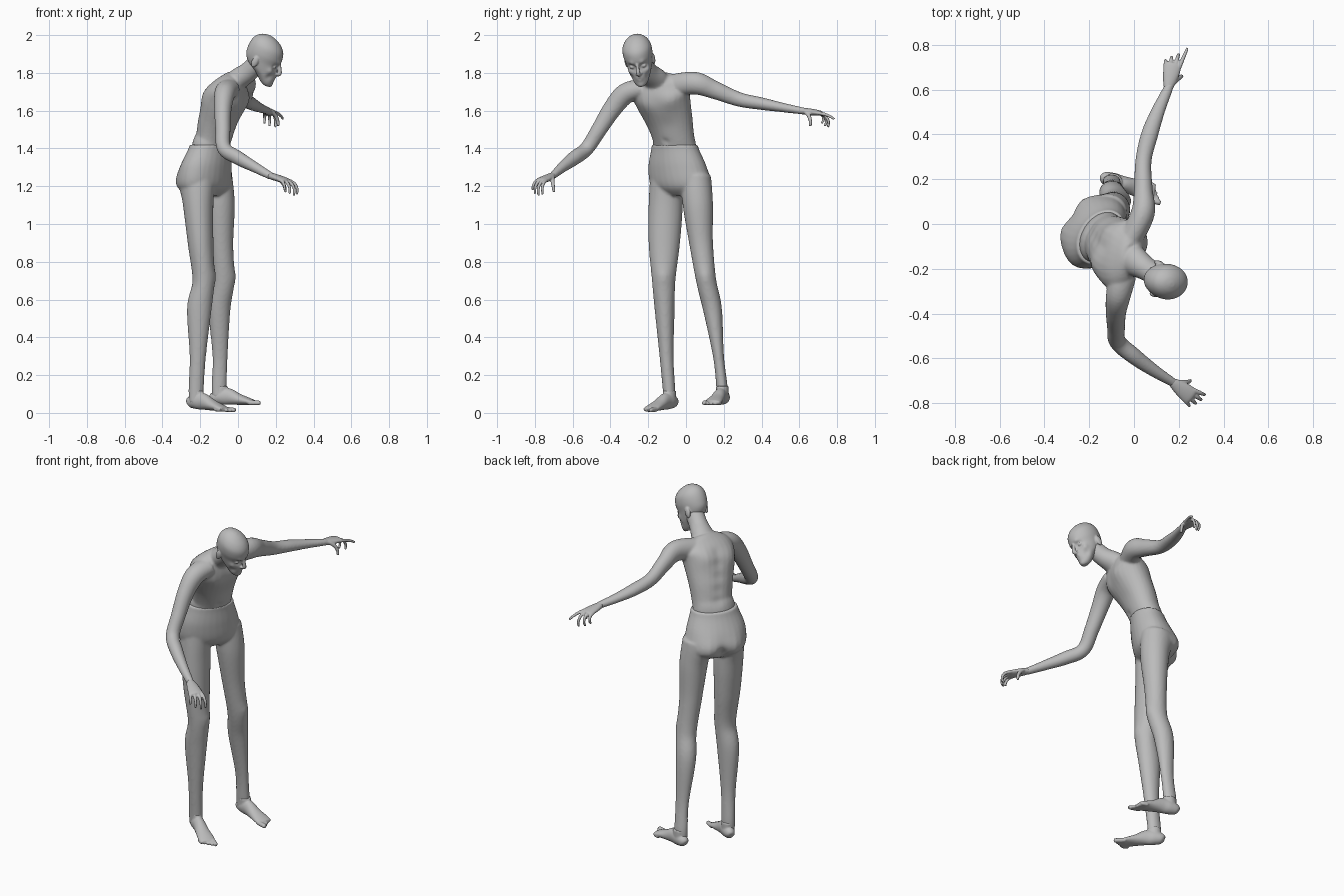
import bpy
import bmesh
from math import cos, sin, pi, radians, exp
from mathutils import Vector, Matrix, Euler

start_cube = bpy.data.objects.get("Cube")
if start_cube:
    bpy.data.objects.remove(start_cube, do_unlink=True)

skin = bpy.data.materials.new("plain grey")
skin.use_nodes = True
skin.diffuse_color = (0.5, 0.5, 0.5, 1)
skin.node_tree.nodes["Principled BSDF"].inputs["Base Color"].default_value = skin.diffuse_color


def spline(keys, steps):
    """Smoothly interpolate rows of numbers."""
    last = len(keys) - 1
    rows = []
    for i in range(last):
        group = zip(keys[max(i - 1, 0)], keys[i], keys[i + 1], keys[min(i + 2, last)])
        group = list(group)
        for step in range(steps):
            t = step / steps
            rows.append([b + t * ((c - a) + t * ((2 * a - 5 * b + 4 * c - d)
                         + t * (3 * b - a - 3 * c + d))) / 2 for a, b, c, d in group])
    return rows + [list(keys[last])]


def loft(bm, keys, left=(0, 1, 0), left_end=None, axis=None, sides=28, steps=7):
    """Skin elliptical rings (x, y, z, half width, half depth) along a path."""
    rows = spline(keys, steps)
    left, left_end = Vector(left), Vector(left_end or left)
    rings = []
    for i, row in enumerate(rows):
        ahead, behind = rows[min(i + 1, len(rows) - 1)], rows[max(i - 1, 0)]
        along = Vector(axis) if axis else Vector(ahead[:3]) - Vector(behind[:3])
        along.normalize()
        side = left.lerp(left_end, i / (len(rows) - 1))
        side = (side - along * side.dot(along)).normalized()
        front = side.cross(along)
        centre, wide, deep = Vector(row[:3]), row[3], row[-1]
        rings.append([bm.verts.new(centre + side * wide * cos(k * 2 * pi / sides)
                      + front * deep * sin(k * 2 * pi / sides)) for k in range(sides)])
    for low, high in zip(rings, rings[1:]):
        for k in range(sides):
            n = (k + 1) % sides
            bm.faces.new((low[k], low[n], high[n], high[k]))
    bm.faces.new(rings[0][::-1])
    bm.faces.new(rings[-1])


def bump(bm, centre, radius, push):
    """Softly push the surface around a point."""
    for v in bm.verts:
        v.co += Vector(push) * exp(-(v.co - Vector(centre)).length_squared / radius ** 2)


def ball(bm, centre, scale):
    place = Matrix.Translation(centre) @ Matrix.Diagonal((*scale, 1))
    bmesh.ops.create_uvsphere(bm, u_segments=20, v_segments=14, radius=1, matrix=place)


def finish(bm, name, voxel, matrix=None):
    """Fuse the overlapping pieces into one smooth surface."""
    if matrix:
        bm.transform(matrix)
    bmesh.ops.recalc_face_normals(bm, faces=bm.faces)
    mesh = bpy.data.meshes.new(name)
    bm.to_mesh(mesh)
    bm.free()
    mesh.materials.append(skin)
    mesh.shade_smooth()
    obj = bpy.data.objects.new(name, mesh)
    bpy.context.collection.objects.link(obj)
    fuse = obj.modifiers.new("Fuse", 'REMESH')
    fuse.mode = 'VOXEL'
    fuse.voxel_size = voxel
    fuse.use_smooth_shade = True
    soften = obj.modifiers.new("Soften", 'SMOOTH')
    soften.factor, soften.iterations = 0.5, 4


hip_left, hip_front = Vector((.57, .82, 0)), Vector((.82, -.57, 0))
chest_left, chest_front = Vector((.29, .93, .21)), Vector((.9, -.29, -.3))

# Hips and legs
bm = bmesh.new()
loft(bm, [(-.17, -.03, 1.15, .11, .06), (-.172, -.03, 1.2, .175, .108),
          (-.168, -.045, 1.3, .17, .115), (-.152, -.057, 1.39, .14, .1),
          (-.146, -.06, 1.42, .132, .097)], hip_left, axis=(0, 0, 1))
loft(bm, [(-.21, -.11, 1.25, .08, .09), (-.21, -.108, 1.1, .09, .08),
          (-.198, -.115, .9, .083, .068), (-.183, -.118, .7, .062, .058),
          (-.205, -.113, .55, .053, .065), (-.213, -.103, .3, .037, .043),
          (-.222, -.09, .12, .033, .04), (-.222, -.09, .05, .03, .036)])
loft(bm, [(-.11, .05, 1.25, .08, .08), (-.095, .063, 1.1, .08, .078),
          (-.088, .08, .9, .063, .063), (-.078, .107, .7, .053, .058),
          (-.098, .14, .55, .05, .058), (-.095, .172, .3, .029, .04),
          (-.1, .19, .14, .03, .04), (-.1, .19, .08, .028, .036)])
for side in (1, -1):
    seat = Vector((-.25, .015, 1.22)) + hip_left * side * .08
    bump(bm, seat, .075, -hip_front * .03)
bump(bm, (-.27, .035, 1.2), .03, hip_front * .03)
bump(bm, (-.02, .1, .72), .04, (.008, 0, 0))
bump(bm, (-.125, -.12, .72), .04, (.008, 0, 0))
finish(bm, "hips_and_legs", .008)

# Torso, neck and arms
bm = bmesh.new()
loft(bm, [(-.155, -.055, 1.32, .12, .085), (-.145, -.06, 1.41, .122, .088),
          (-.128, -.067, 1.46, .117, .088), (-.105, -.088, 1.55, .13, .098),
          (-.07, -.12, 1.65, .152, .105), (-.045, -.137, 1.71, .165, .092),
          (-.022, -.146, 1.76, .13, .064), (-.01, -.15, 1.785, .07, .045)],
     hip_left, chest_left)
loft(bm, [(-.05, -.14, 1.71, .08, .06), (0, -.165, 1.765, .07, .058),
          (.055, -.2, 1.805, .053, .053), (.12, -.24, 1.87, .05, .052)], chest_left)
loft(bm, [(-.01, -.06, 1.735, .05, .06), (.04, .05, 1.745, .053, .06),
          (.042, .15, 1.71, .042, .048), (.042, .28, 1.66, .036, .038),
          (.07, .4, 1.637, .038, .033), (.11, .51, 1.617, .03, .025),
          (.155, .61, 1.6, .021, .019), (.16, .63, 1.598, .02, .018)], (1, 0, 0))
loft(bm, [(-.05, -.23, 1.72, .06, .05), (-.07, -.32, 1.69, .055, .055),
          (-.08, -.39, 1.61, .046, .05), (-.08, -.46, 1.5, .04, .042),
          (-.073, -.525, 1.4, .038, .038), (0, -.59, 1.35, .036, .038),
          (.09, -.655, 1.3, .028, .028), (.17, -.705, 1.256, .021, .019),
          (.18, -.715, 1.25, .02, .018)], (1, 0, 0))
chest = Vector((-.05, -.13, 1.67))
for side in (1, -1):
    across = chest_left * side
    bump(bm, chest + chest_front * .1 + across * .08, .055, chest_front * .014)
    bump(bm, chest - chest_front * .1 + across * .09, .06, -chest_front * .014)
    bump(bm, chest + chest_front * .1 + across * .06 - Vector((.02, 0, .15)), .05,
         -chest_front * .01)
    # Collarbone
    inner = chest + chest_front * .085 + across * .02 + Vector((0, 0, .085))
    outer = chest + chest_front * .03 + across * .17 + Vector((0, 0, .09))
    loft(bm, [(*inner, .01), (*inner.lerp(outer, .5), .009), (*outer, .011)], (0, 0, 1))
for k in range(5):
    spine = Vector((-.17, -.04, 1.47)).lerp(Vector((-.13, -.11, 1.74)), k / 4)
    bump(bm, spine - hip_front * .03, .03, chest_front * .008)
bump(bm, (-.055, -.1, 1.44), .014, -hip_front * .012)
finish(bm, "torso_and_arms", .007)


# Hands
def hand(name, wrist, heading, thumb_sign, curls, thumb_curl):
    bm = bmesh.new()
    wrist, d = Vector(wrist), Vector(heading).normalized()
    down = Vector((0, 0, -1))
    down = (down - d * down.dot(d)).normalized()
    side = d.cross(down) * thumb_sign

    def finger(base, aim, curl, length, thick):
        points, size = [(*base, thick)], length
        for joint in range(3):
            angle = radians(curl * (joint + .3))
            base = base + (aim * cos(angle) + down * sin(angle)) * size * .4
            size *= .85
            points.append((*base, thick * (1 - .13 * (joint + 1))))
        loft(bm, points, side, sides=12, steps=4)

    palm = [(0, .02, .018), (.03, .029, .018), (.07, .037, .017), (.105, .038, .014),
            (.118, .03, .009)]
    loft(bm, [(*(wrist + d * t), w, h) for t, w, h in palm], side)
    for i, curl in enumerate(curls):
        spread = side * (.029 - .019 * i)
        finger(wrist + d * (.1 - .006 * i) + spread, (d + spread * 7).normalized(), curl,
               (.1, .11, .1, .08)[i], .0105)
    finger(wrist + d * .03 + side * .018, (d + side * .7 + down * .5).normalized(),
           thumb_curl, .085, .0125)
    finish(bm, name, .004)


hand("left_hand", (.152, .605, 1.6), (.2, .97, -.12), -1, (10, 38, 45, 50), 35)
hand("right_hand", (.17, -.705, 1.256), (.76, -.57, -.24), 1, (36, 36, 34, 32), 28)


# Feet
def foot(name, heel, toe, toe_sign):
    bm = bmesh.new()
    heel, toe = Vector(heel), Vector(toe)
    d = (toe - heel).normalized()
    side = Vector((-d.y, d.x, 0)).normalized()
    length = (toe - heel).length
    shape = [(0, .014, .016, .03), (.05, .028, .03, .036), (.2, .035, .042, .044),
             (.35, .034, .044, .045), (.55, .039, .03, .031), (.75, .046, .019, .02),
             (.86, .043, .012, .014)]
    loft(bm, [(*(heel + d * length * t + Vector((0, 0, z))), w, h)
              for t, w, h, z in shape], side)
    for i in range(5):
        base = heel + d * length * (.78 - .02 * i) + side * toe_sign * (.032 - .017 * i)
        tip = base + d * length * (.21 - .025 * i)
        thick = .013 if i == 0 else .0095
        rise = Vector((0, 0, thick))
        loft(bm, [(*(base + rise), thick), (*(tip + rise), thick * .95),
                  (*(tip + d * .006 + rise), thick * .5)], side, sides=12, steps=3)
    ankle = heel + d * length * .2
    loft(bm, [(*(ankle + Vector((0, 0, z))), .033, .038) for z in (.04, .07, .1)], side)
    finish(bm, name, .005)


foot("right_foot", (-.265, -.055, .022), (-.035, -.215, .002), 1)
foot("left_foot", (-.145, .21, .042), (.125, .125, .04), -1)

# Head with face and ears
bm = bmesh.new()
skull = [(.068, -.123, .02, .016), (.06, -.108, .035, .034), (.04, -.075, .052, .055),
         (.013, -.045, .062, .081), (-.003, -.01, .07, .093), (-.005, .03, .078, .098),
         (-.008, .07, .076, .092), (-.014, .1, .06, .073), (-.019, .12, .036, .043),
         (-.02, .129, .01, .012)]
loft(bm, [(x, 0, z, w, h) for x, z, w, h in skull], axis=(0, 0, 1), sides=64, steps=8)
bump(bm, (.095, 0, -.068), .02, (.007, 0, 0))
bump(bm, (.1, 0, -.071), .006, (-.005, 0, 0))
bump(bm, (.085, 0, -.112), .018, (.008, 0, 0))
for side in (1, -1):
    bump(bm, (.083, side * .03, -.008), .018, (-.016, 0, 0))
    bump(bm, (.083, side * .03, .018), .014, (.006, 0, 0))
    bump(bm, (.065, side * .052, -.035), .018, (.004, side * .006, 0))
    bump(bm, (.07, side * .045, -.07), .018, (-.005, side * -.005, 0))
    ball(bm, (.07, side * .03, -.008), (.013, .014, .01))
    ball(bm, (-.03, side * .072, -.02), (.018, .01, .032))
    ball(bm, (.096, side * .011, -.042), (.01, .007, .007))
loft(bm, [(.086, 0, .018, .008), (.099, 0, -.008, .009), (.11, 0, -.034, .011),
          (.1, 0, -.047, .009)], sides=16)
pose = Euler((radians(8), radians(25), radians(-5))).to_matrix().to_4x4()
finish(bm, "head", .004, Matrix.Translation((.135, -.25, 1.873)) @ pose)
